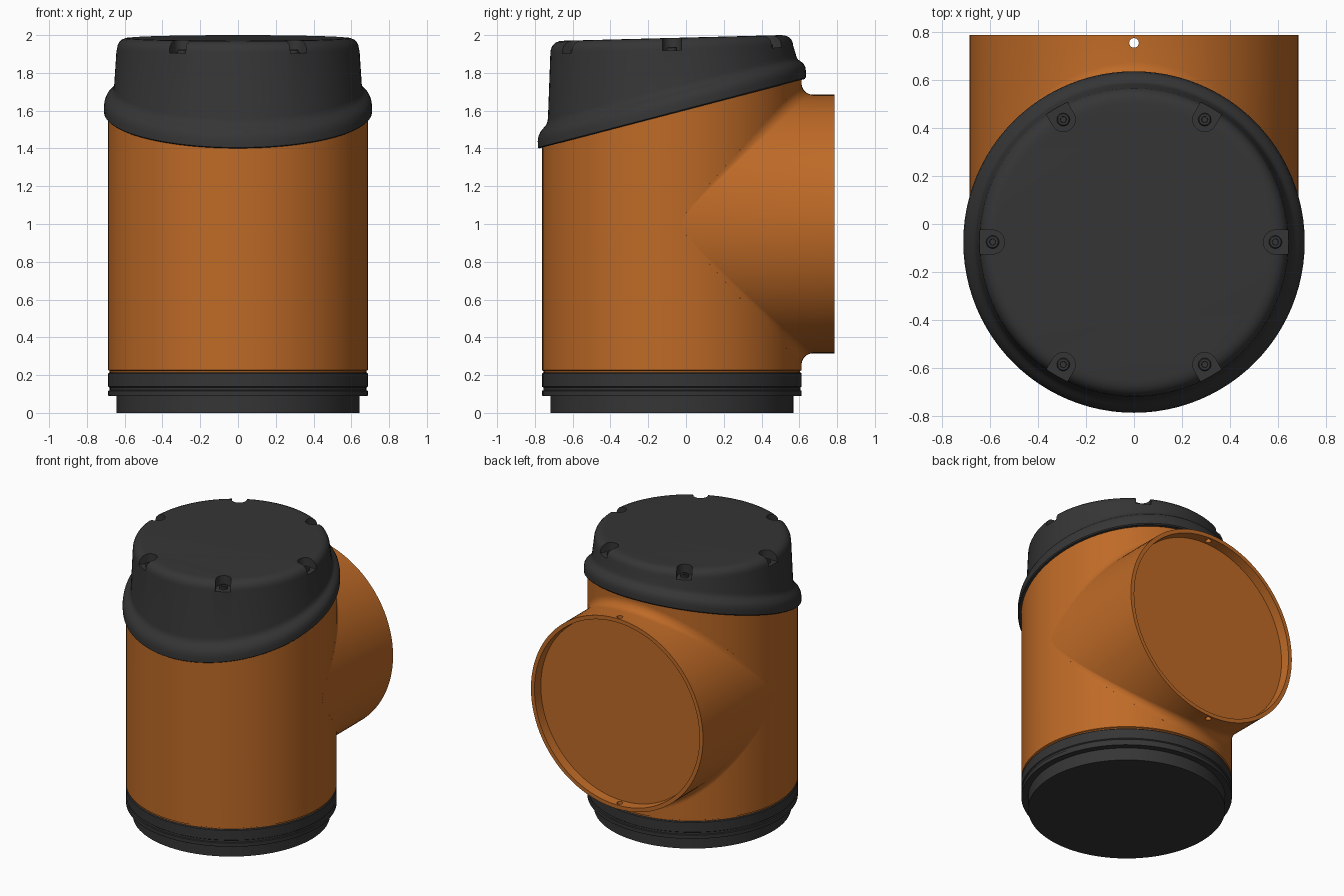
import bpy, bmesh
from math import sin, cos, pi, sqrt

if "Cube" in bpy.data.objects:
    bpy.data.objects.remove(bpy.data.objects["Cube"])

N = 96            # sides of every large round part
YC = -0.075       # axis of the upright body
R = 0.687         # body radius
PR = 0.685        # side pipe radius


def material(name, rgb):
    m = bpy.data.materials.new(name)
    m.diffuse_color = (*rgb, 1)
    m.use_nodes = True
    m.node_tree.nodes["Principled BSDF"].inputs["Base Color"].default_value = m.diffuse_color
    return m


ORANGE = material("orange", (0.52, 0.145, 0.02))
BLACK = material("charcoal", (0.036, 0.036, 0.036))


def make_object(name, bm, mat):
    bmesh.ops.recalc_face_normals(bm, faces=bm.faces)
    me = bpy.data.meshes.new(name)
    bm.to_mesh(me)
    bm.free()
    me.materials.append(mat)
    ob = bpy.data.objects.new(name, me)
    bpy.context.collection.objects.link(ob)
    return ob


def add_loft(bm, rings):
    """Skin a list of equal-length point rings and close both ends."""
    loops = [[bm.verts.new(p) for p in ring] for ring in rings]
    n = len(loops[0])
    for a, b in zip(loops, loops[1:]):
        for i in range(n):
            j = (i + 1) % n
            bm.faces.new((a[i], a[j], b[j], b[i]))
    bm.faces.new(loops[0][::-1])
    bm.faces.new(loops[-1])


def loft(name, rings, mat):
    bm = bmesh.new()
    add_loft(bm, rings)
    return make_object(name, bm, mat)


def ring(r, height, n=N, cx=0.0, cy=YC):
    """Horizontal circle whose height is a function of y."""
    pts = []
    for i in range(n):
        t = 2 * pi * i / n
        y = cy + r * sin(t)
        pts.append((cx + r * cos(t), y, height(y)))
    return pts


def activate(ob):
    bpy.ops.object.select_all(action='DESELECT')
    ob.select_set(True)
    bpy.context.view_layer.objects.active = ob


def smooth(ob, angle=32):
    activate(ob)
    bpy.ops.object.shade_smooth_by_angle(angle=angle * pi / 180)


def cut(ob, cutter):
    mod = ob.modifiers.new("cut", 'BOOLEAN')
    mod.operation = 'DIFFERENCE'
    mod.solver = 'EXACT'
    mod.object = cutter
    activate(ob)
    bpy.ops.object.modifier_apply(modifier=mod.name)
    bpy.data.objects.remove(cutter)


def lip_z(y):      # sloping plane under the lid
    return 1.584 + 0.261 * (y - YC)


def top_z(y):      # nearly level plane on top of the lid
    return 1.985 + 0.026 * (y - YC)


# Upright body, cut off along the sloping plane
body = loft("body", [ring(R - 0.008, lambda y: 0.2),
                     ring(R - 0.008, lambda y: 0.222),
                     ring(R, lambda y: 0.226),
                     ring(R, lambda y: lip_z(y) + 0.02)], ORANGE)
smooth(body)

# Base collar with grooves and the narrower plug below it
base_profile = [(0.643, 0), (0.643, 0.09), (0.685, 0.09), (0.687, 0.093),
                (0.687, 0.117), (0.680, 0.120), (0.680, 0.134), (0.687, 0.139),
                (0.687, 0.208), (0.682, 0.214)]
base = loft("base_collar", [ring(r, lambda y, z=z: z) for r, z in base_profile], BLACK)
smooth(base)


# Side pipe: filleted onto the body, with a recessed end disc
def pipe_ring(r, y):
    return [(r * sin(2 * pi * i / N), y, 1 + r * cos(2 * pi * i / N)) for i in range(N)]


def fillet_ring(a):
    pts = []
    for i in range(N):
        t = 2 * pi * i / N
        f = 0.06 * cos(t) ** 2
        r = PR + f * (1 - sin(a))
        x = r * sin(t)
        y = YC + sqrt(max(R * R - x * x, 0)) + f * (1 - cos(a))
        pts.append((x, y, 1 + r * cos(t)))
    return pts


pipe = loft("side_pipe",
            [pipe_ring(0.6, -0.05)]
            + [fillet_ring(pi / 2 * k / 8) for k in range(9)]
            + [pipe_ring(PR, 0.785), pipe_ring(0.657, 0.785), pipe_ring(0.652, 0.72)],
            ORANGE)
# Small pin hole through the top and bottom of the pipe rim
for z in (0.33, 1.67):
    cut(pipe, loft("pin_hole_cutter",
                   [ring(0.02, lambda y, h=z + d: h, 24, 0, 0.753) for d in (-0.06, 0.06)],
                   ORANGE))
smooth(pipe)

# Lid: flared lip on the sloping plane, rounded shoulder on the top plane
lip = [(0.703, 0), (0.709, 0.006), (0.710, 0.04), (0.706, 0.065), (0.696, 0.085),
       (0.680, 0.101), (0.668, 0.112), (0.660, 0.126), (0.656, 0.145)]
shoulder = [(0.643, 0.06), (0.640, 0.042), (0.632, 0.024), (0.617, 0.010),
            (0.598, 0.002), (0.575, 0)]
lid = loft("lid",
           [ring(r, lambda y, h=h: lip_z(y) + h) for r, h in lip]
           + [ring(r, lambda y, h=h: top_z(y) - h) for r, h in shoulder], BLACK)

# Six U-shaped screw pockets, open towards the outside
DEPTH, SCREW_R = 0.066, 0.588
bm = bmesh.new()
for k in range(6):
    a = pi / 3 * k
    outline = [(0.8, -0.05), (0.8, 0.05)]
    outline += [(SCREW_R - 0.05 * sin(pi * i / 12), 0.05 * cos(pi * i / 12)) for i in range(13)]
    flat = [(u * cos(a) - v * sin(a), YC + u * sin(a) + v * cos(a)) for u, v in outline]
    add_loft(bm, [[(x, y, top_z(y) + d) for x, y in flat] for d in (-DEPTH, 0.1)])
cut(lid, make_object("pocket_cutter", bm, BLACK))
smooth(lid)

# Screws with a socket in each pocket
screw_profile = [(0.027, -0.01), (0.027, 0.014), (0.023, 0.018), (0.013, 0.018), (0.012, 0.006)]
for k in range(6):
    a = pi / 3 * k
    x, y0 = SCREW_R * cos(a), YC + SCREW_R * sin(a)
    screw = loft(f"screw_{k + 1}",
                 [ring(r, lambda y, h=h: top_z(y) - DEPTH + h, 24, x, y0)
                  for r, h in screw_profile], BLACK)
    smooth(screw)
